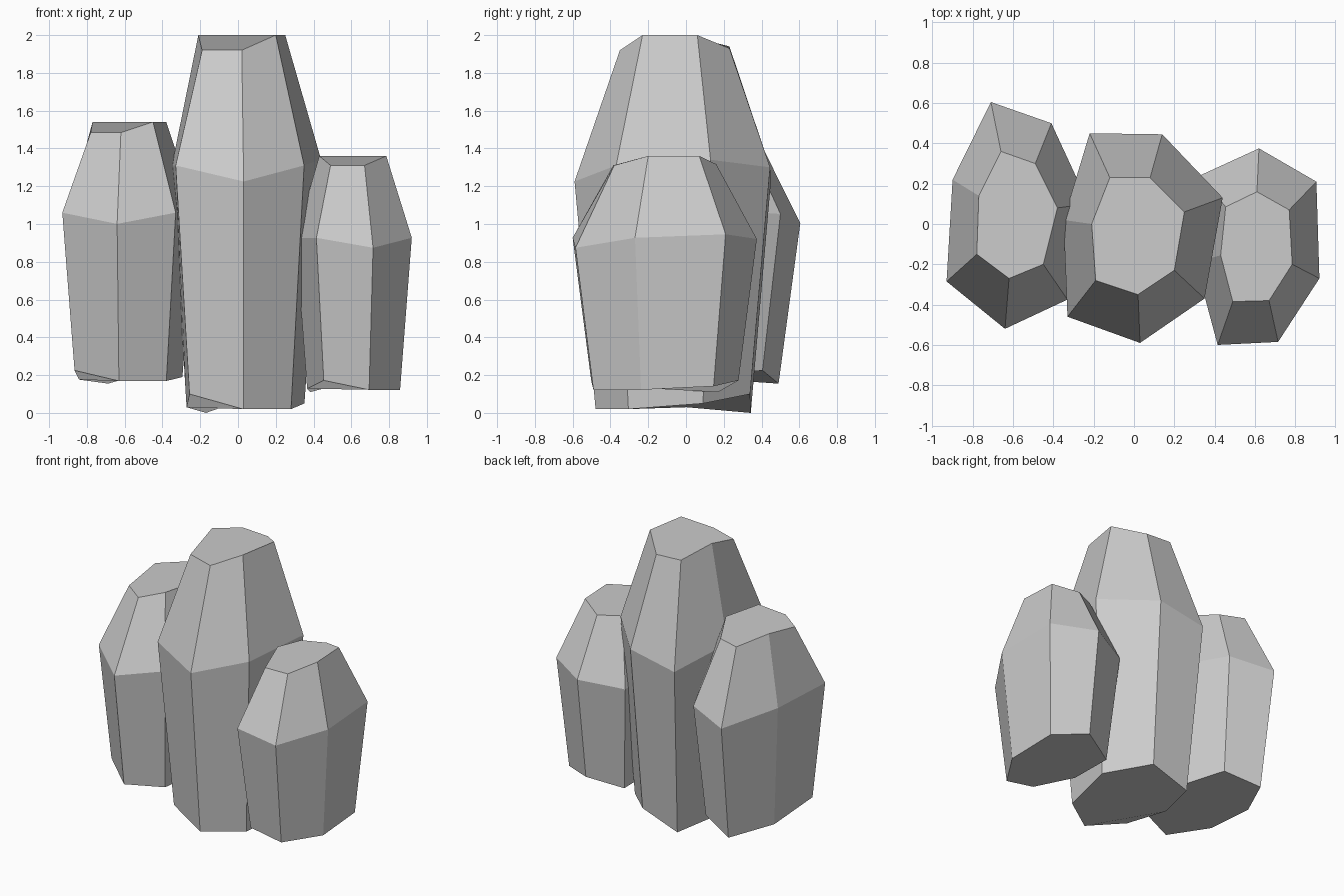
import bpy

if "Cube" in bpy.data.objects:
    bpy.data.objects.remove(bpy.data.objects["Cube"])

# Shared uneven heights of the seven corners, counter-clockwise from the front ridge
BASE_DZ = [.02, .02, .05, .10, .0, .03, .10]
WAIST_DZ = [-.085, 0, .03, -.01, -.08, 0, 0]
TIP_DZ = [-.08, 0, 0, -.07, -.06, 0, -.08]


def crystal(name, centre, base_scale, base_z, waist_z, tip_z, k, waist, tip):
    """Seven-sided stone: base ring, wide waist ring, narrow tip ring."""
    cx, cy = centre
    base = [(cx + (x - cx) * base_scale, cy + (y - cy) * base_scale) for x, y in waist]
    verts = []
    for ring, z, dz in ((base, base_z, BASE_DZ), (waist, waist_z, WAIST_DZ), (tip, tip_z, TIP_DZ)):
        verts += [(x, y, z + k * d) for (x, y), d in zip(ring, dz)]
    n = len(waist)
    faces = [list(range(n))[::-1], list(range(2 * n, 3 * n))]
    for r in (0, n):
        for i in range(n):
            j = (i + 1) % n
            faces.append([r + i, r + j, r + n + j, r + n + i])
    mesh = bpy.data.meshes.new(name)
    mesh.from_pydata(verts, [], faces)
    obj = bpy.data.objects.new(name, mesh)
    bpy.context.collection.objects.link(obj)


# Tall middle stone
crystal("middle_crystal", (.02, -.06), .79, 0, 1.31, 2.0, 1.0,
        [(.03, -.59), (.35, -.37), (.44, .13), (.14, .445), (-.22, .45), (-.35, .02), (-.33, -.46)],
        [(.02, -.35), (.20, -.23), (.25, .06), (.08, .23), (-.12, .23), (-.21, 0), (-.19, -.28)])

# Medium left stone
crystal("left_crystal", (-.59, .0), .81, .155, 1.06, 1.54, .7,
        [(-.64, -.52), (-.33, -.375), (-.225, .10), (-.41, .50), (-.71, .605), (-.90, .22), (-.93, -.285)],
        [(-.62, -.27), (-.45, -.20), (-.38, .08), (-.49, .30), (-.66, .36), (-.77, .14), (-.78, -.15)])

# Short right stone
crystal("right_crystal", (.61, -.11), .80, .11, .927, 1.36, .62,
        [(.715, -.585), (.92, -.27), (.905, .21), (.62, .375), (.325, .24), (.305, -.19), (.415, -.60)],
        [(.67, -.38), (.785, -.20), (.77, .07), (.61, .16), (.455, .085), (.43, -.155), (.49, -.385)])
